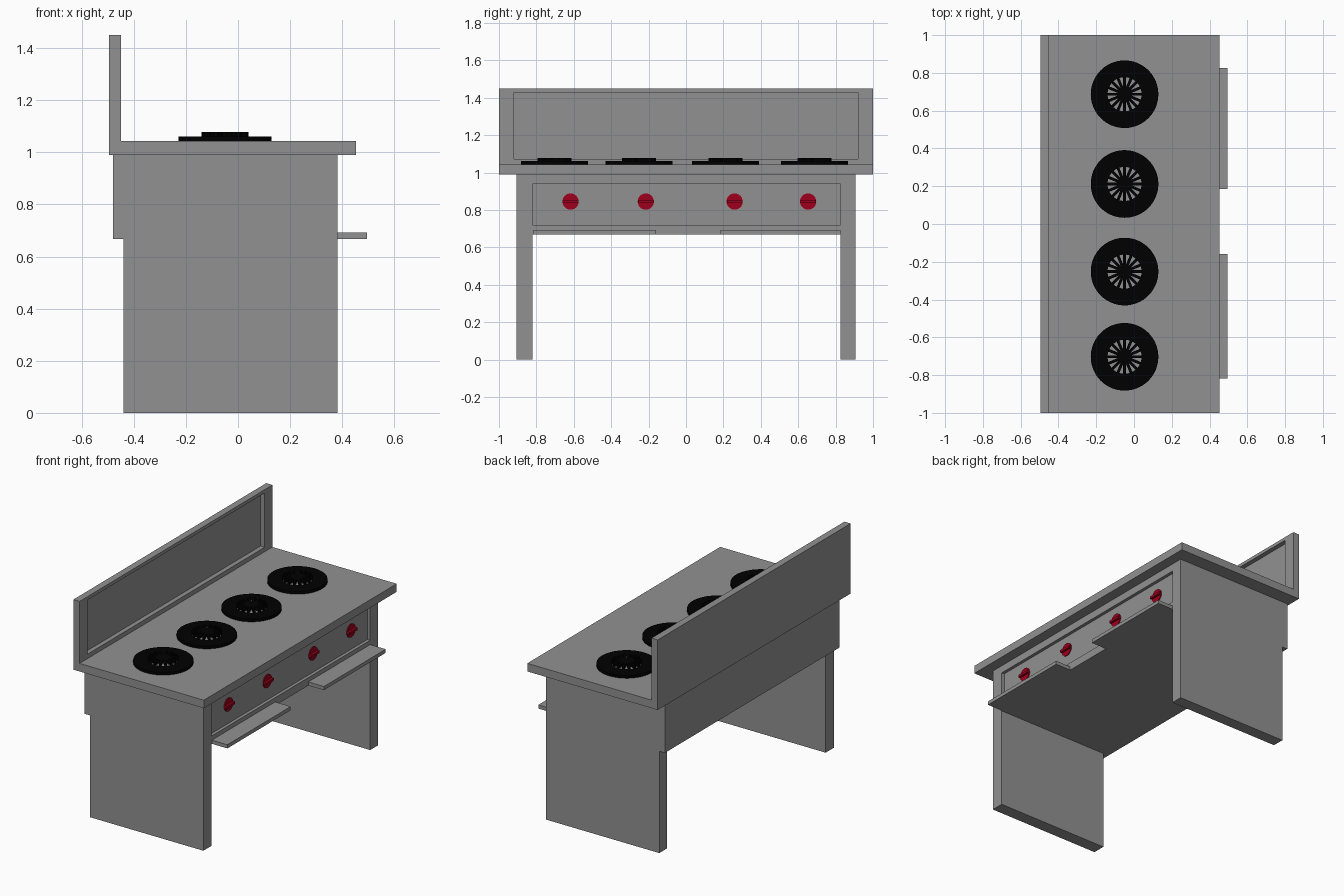
import bpy, bmesh
from math import pi, cos, sin
from mathutils import Vector, Matrix

if "Cube" in bpy.data.objects:
    bpy.data.objects.remove(bpy.data.objects["Cube"])


def material(name, color):
    m = bpy.data.materials.new(name)
    m.diffuse_color = color
    m.use_nodes = True
    m.node_tree.nodes["Principled BSDF"].inputs["Base Color"].default_value = m.diffuse_color
    return m


grey = material("grey_steel", (0.285, 0.285, 0.285, 1))
black = material("black_iron", (0.0, 0.0, 0.0, 1))
red = material("red_plastic", (0.35, 0.0, 0.012, 1))


def finish(bm, name, mat, smooth=False):
    bmesh.ops.recalc_face_normals(bm, faces=bm.faces[:])
    me = bpy.data.meshes.new(name)
    bm.to_mesh(me)
    bm.free()
    ob = bpy.data.objects.new(name, me)
    bpy.context.collection.objects.link(ob)
    me.materials.append(mat)
    if smooth:
        bpy.ops.object.select_all(action='DESELECT')
        ob.select_set(True)
        bpy.context.view_layer.objects.active = ob
        bpy.ops.object.shade_smooth_by_angle()
    return ob


def add_box(bm, lo, hi, rot=None):
    """Box between two corners, optionally transformed afterwards."""
    lo, hi = Vector(lo), Vector(hi)
    m = Matrix.Translation((lo + hi) / 2) @ Matrix.Diagonal((*(hi - lo), 1))
    bmesh.ops.create_cube(bm, size=1, matrix=(rot @ m) if rot else m)


def extrude_profile(profile, y0, y1):
    """Extrude an (x, z) outline along y."""
    bm = bmesh.new()
    f = bm.faces.new([bm.verts.new((x, y0, z)) for x, z in profile])
    new = bmesh.ops.extrude_face_region(bm, geom=[f])["geom"]
    bmesh.ops.translate(bm, vec=(0, y1 - y0, 0),
                        verts=[v for v in new if isinstance(v, bmesh.types.BMVert)])
    bmesh.ops.recalc_face_normals(bm, faces=bm.faces[:])
    return bm


def recess(bm, x, ys, zs, depth):
    """Sink a rectangular window into the +x face lying at x."""
    face = next(f for f in bm.faces
                if f.normal.x > 0.9 and abs(f.calc_center_median().x - x) < 1e-4)
    mid = face.calc_center_median()
    bmesh.ops.inset_individual(bm, faces=[face], thickness=0.01)
    for v in face.verts:
        v.co.y = ys[v.co.y > mid.y]
        v.co.z = zs[v.co.z > mid.z]
    inner = bmesh.ops.extrude_discrete_faces(bm, faces=[face])["faces"][0]
    bmesh.ops.translate(bm, vec=(-depth, 0, 0), verts=inner.verts[:])


# Worktop with upright splashback
bm = extrude_profile([(-0.495, 0.99), (0.452, 0.99), (0.452, 1.043), (-0.45, 1.043),
                      (-0.45, 1.45), (-0.495, 1.45)], -1, 1)
recess(bm, -0.45, (-0.92, 0.92), (1.072, 1.428), 0.03)
finish(bm, "worktop_and_splashback", grey)

# Body with recessed control panel
bm = extrude_profile([(-0.48, 0.668), (0.382, 0.668), (0.382, 0.99), (-0.48, 0.99)],
                     -0.905, 0.905)
recess(bm, 0.382, (-0.82, 0.825), (0.72, 0.94), 0.021)
finish(bm, "body", grey)

# Side panel legs
for side, y0, y1 in (("left", -0.905, -0.82), ("right", 0.825, 0.905)):
    bm = bmesh.new()
    add_box(bm, (-0.44, y0, 0), (0.382, y1, 0.668))
    finish(bm, "leg_panel_" + side, grey)

# Front shelves
for side, y0, y1 in (("left", -0.817, -0.16), ("right", 0.184, 0.825)):
    bm = bmesh.new()
    add_box(bm, (0.382, y0, 0.668), (0.495, y1, 0.692))
    finish(bm, "front_shelf_" + side, grey)

# Burners: flat ring, grey centre plate and raised radial grate bars
SEG, BARS = 64, 8
for i, y in enumerate((-0.703, -0.252, 0.212, 0.687), 1):
    bm = bmesh.new()
    section = [(0.09, 1.043), (0.179, 1.043), (0.179, 1.061), (0.09, 1.061)]
    rings = [[bm.verts.new((-0.05 + r * cos(2 * pi * k / SEG),
                            y + r * sin(2 * pi * k / SEG), z)) for r, z in section]
             for k in range(SEG)]
    for k in range(SEG):
        a, b = rings[k], rings[(k + 1) % SEG]
        for j in range(4):
            n = (j + 1) % 4
            bm.faces.new((a[j], b[j], b[n], a[n]))
    finish(bm, f"burner_ring_{i}", black, True)

    bm = bmesh.new()
    bmesh.ops.create_cone(bm, cap_ends=True, segments=SEG, radius1=0.09, radius2=0.09,
                          depth=0.018, matrix=Matrix.Translation((-0.05, y, 1.052)))
    finish(bm, f"burner_plate_{i}", grey, True)

    bm = bmesh.new()
    for k in range(BARS):
        rot = Matrix.Translation((-0.05, y, 0)) @ Matrix.Rotation(pi * k / BARS, 4, 'Z')
        add_box(bm, (-0.091, -0.0075, 1.061), (0.091, 0.0075, 1.079), rot)
    finish(bm, f"burner_grate_{i}", black)

# Control knobs: disc and grip bar
for i, y in enumerate((-0.617, -0.215, 0.26, 0.653), 1):
    bm = bmesh.new()
    bmesh.ops.create_cone(bm, cap_ends=True, segments=32, radius1=0.0435, radius2=0.0435,
                          depth=0.006, matrix=Matrix.Translation((0.364, y, 0.845))
                          @ Matrix.Rotation(pi / 2, 4, 'Y'))
    add_box(bm, (0.366, y - 0.042, 0.837), (0.382, y + 0.042, 0.853))
    finish(bm, f"knob_{i}", red, True)
